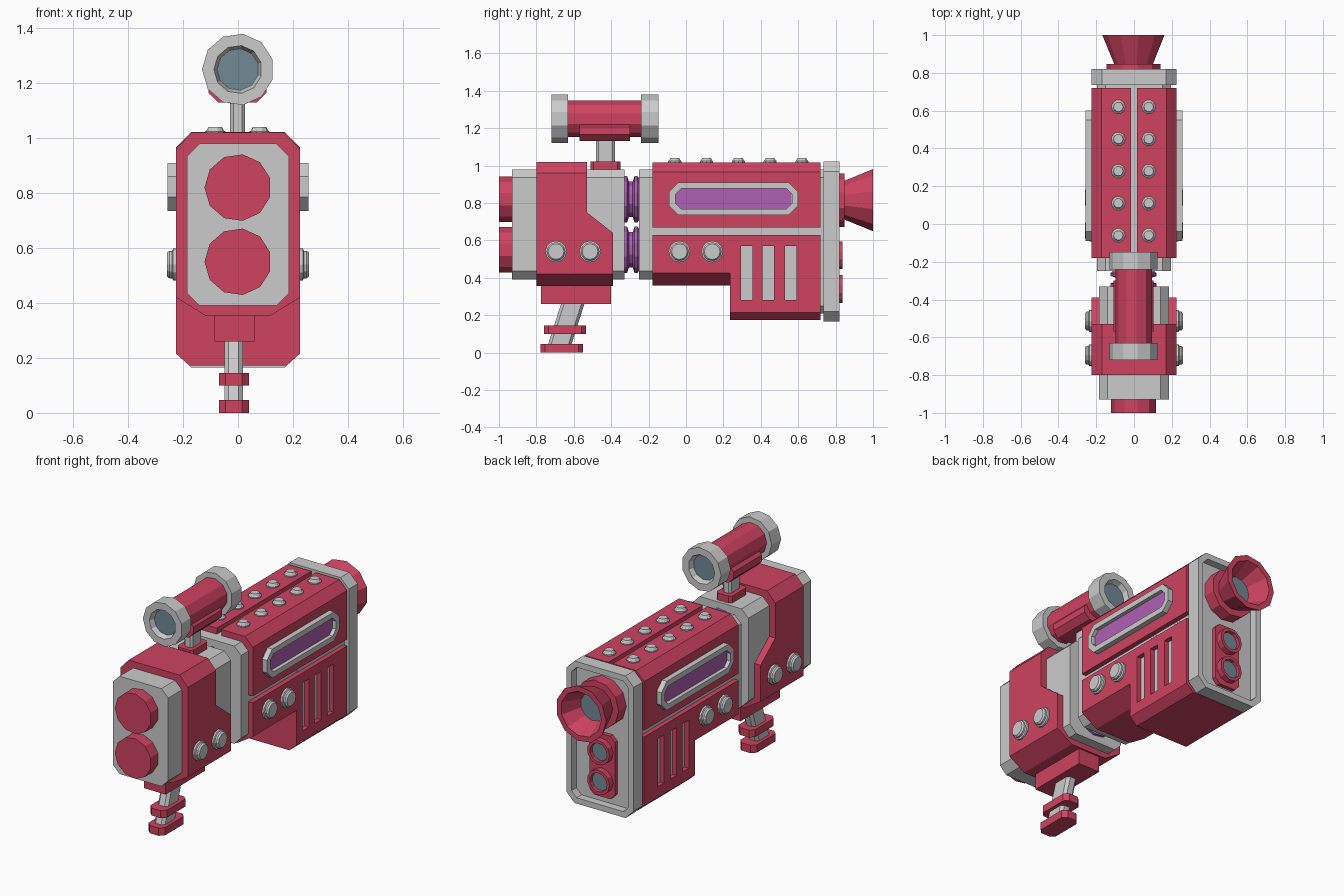
import bpy, bmesh, math

if "Cube" in bpy.data.objects:
    bpy.data.objects.remove(bpy.data.objects["Cube"])


def material(name, rgb):
    m = bpy.data.materials.new(name)
    m.diffuse_color = (*rgb, 1)
    m.use_nodes = True
    m.node_tree.nodes["Principled BSDF"].inputs["Base Color"].default_value = m.diffuse_color
    return m


RED = material("red_paint", (0.62, 0.055, 0.12))
PURPLE = material("purple", (0.42, 0.12, 0.45))
GLASS = material("slate_glass", (0.17, 0.25, 0.30))
GREY = None


def place(axis, u, v, w):
    return {"x": (w, u, v), "y": (u, w, v), "z": (u, v, w)}[axis]


def finish(name, bm, mat):
    me = bpy.data.meshes.new(name)
    bm.to_mesh(me)
    bm.free()
    ob = bpy.data.objects.new(name, me)
    bpy.context.collection.objects.link(ob)
    if mat:
        me.materials.append(mat)
    return ob


def prism(name, pts, w0, w1, axis, mat=GREY, rim=0, depth=0):
    """Extrude a profile from w0 to w1; rim/depth sink a recess in the w1 end."""
    bm = bmesh.new()
    a, b = ([bm.verts.new(place(axis, u, v, w)) for u, v in pts] for w in (w0, w1))
    n = len(pts)
    bm.faces.new(a)
    end = bm.faces.new(b)
    for i in range(n):
        j = (i + 1) % n
        bm.faces.new((a[i], a[j], b[j], b[i]))
    bmesh.ops.recalc_face_normals(bm, faces=bm.faces[:])
    if rim:
        bmesh.ops.inset_region(bm, faces=[end], thickness=rim, use_even_offset=True)
        bmesh.ops.inset_individual(bm, faces=[end], thickness=0.001, depth=-depth)
    return finish(name, bm, mat)


def lathe(name, prof, axis, cu, cv, mat=GREY, n=11):
    """Revolve (radius, height) points round an axis, capping both ends."""
    bm = bmesh.new()
    rings = []
    for r, w in prof:
        rings.append([bm.verts.new(place(axis, cu - r * math.cos(t), cv + r * math.sin(t), w))
                      for t in (2 * math.pi * i / n for i in range(n))])
    bm.faces.new(rings[0])
    bm.faces.new(rings[-1])
    for a, b in zip(rings, rings[1:]):
        for i in range(n):
            j = (i + 1) % n
            bm.faces.new((a[i], a[j], b[j], b[i]))
    bmesh.ops.recalc_face_normals(bm, faces=bm.faces[:])
    return finish(name, bm, mat)


def octo(u0, u1, v0, v1, c):
    return [(u0 + c, v0), (u1 - c, v0), (u1, v0 + c), (u1, v1 - c),
            (u1 - c, v1), (u0 + c, v1), (u0, v1 - c), (u0, v0 + c)]


def rect(u0, u1, v0, v1):
    return [(u0, v0), (u1, v0), (u1, v1), (u0, v1)]


def sym(half):
    return half + [(-u, v) for u, v in reversed(half)]


def cut(ob, cutter):
    cutter.hide_render = True
    cutter.display_type = "WIRE"
    m = ob.modifiers.new("cut", "BOOLEAN")
    m.object = cutter
    m.operation = "DIFFERENCE"
    m.solver = "EXACT"


# Rear block: grey core, red shell with an angled cut, end caps
prism("rear_core", octo(-.185, .185, .39, .98, .045), -.93, -.33, "y")
shell = prism("rear_shell", sym([(.12, .355), (.225, .42), (.225, .96), (.17, 1.02)]),
              -.80, -.39, "y", RED)
cut(shell, prism("rear_shell_cutter",
                 [(-.53, 1.2), (-.53, .75), (-.39, .64), (-.3, .57), (-.3, 1.2)],
                 -.4, .4, "x"))
for z in (.55, .82):
    lathe("rear_cap", [(.122, -1), (.122, -.92)], "y", 0, z, RED)
    # Ribbed purple couplings between the two blocks
    lathe("ribbed_coupling", [(.10, -.35), (.125, -.335), (.125, -.315), (.095, -.305),
                              (.095, -.285), (.125, -.275), (.125, -.26), (.10, -.24)],
          "y", 0, z, PURPLE)

# Main body: grey core seen through the panel gaps
prism("body_core_upper", octo(-.195, .195, .39, .98, .045), -.25, .75, "y")
prism("body_core_lower", octo(-.197, .197, .21, .70, .04), .28, .75, "y")
for s in (1, -1):
    prism("top_panel", [(s * u, v) for u, v in
                        [(.015, .67), (.225, .67), (.225, .965), (.172, 1.017), (.015, 1.017)]],
          -.18, .72, "y", RED)
prism("lower_rear_panel", sym([(.12, .36), (.225, .425), (.225, .63)]), -.18, .235, "y", RED)
lower = prism("lower_front_panel", sym([(.178, .173), (.225, .215), (.225, .63)]),
              .235, .72, "y", RED)
for y in (.325, .44, .56):
    cut(lower, prism("vent_cutter", rect(y - .03, y + .03, .28, .57), -.3, .3, "x"))

# Side windows and side studs
for s in (1, -1):
    prism("window_frame", octo(-.09, .60, .735, .91, .05), s * .2, s * .257, "x",
          GREY, .033, .03)
    prism("window_pane", octo(-.06, .565, .766, .878, .03), s * .2, s * .235, "x", PURPLE)
    for y in (-.695, -.513, -.035, .14):
        lathe("side_stud", [(.058, s * .2), (.058, s * .236), (.05, s * .24),
                            (.05, s * .25), (.042, s * .259)], "x", y, .54, GREY, 12)

# Top studs in two rows
for x in (-.083, .078):
    for i in range(5):
        lathe("top_stud", [(.037, 1.0), (.037, 1.024), (.031, 1.028), (.025, 1.04)],
              "z", x, -.06 + .17 * i, GREY, 10)

# Muzzle end: recessed flange, flared bell, twin small lenses
prism("muzzle_flange", octo(-.225, .225, .165, 1.022, .055), .735, .82, "y", GREY, .035, .045)
lathe("muzzle_bell", [(.145, .76), (.145, .848), (.105, .848), (.168, 1), (.135, 1),
                      (.085, .88)], "y", 0, .815, RED)
lathe("muzzle_glass", [(.084, .875), (.084, .885)], "y", 0, .815, GLASS)
prism("lens_plate", octo(-.085, .085, .24, .62, .03), .76, .80, "y", RED)
for z in (.34, .52):
    lathe("lens_ring", [(.075, .77), (.075, .836), (.057, .836), (.055, .81)], "y", 0, z, RED)
    lathe("small_lens", [(.0545, .80), (.0545, .818)], "y", 0, z, GLASS)

# Scope with mount
lathe("scope_tube", [(.098, -.66), (.098, -.22)], "y", 0, 1.25, RED)
for y0, y1, d in ((-.63, -.72, 1), (-.24, -.147, -1)):
    lathe("scope_end_ring", [(.131, y0), (.131, y1), (.088, y1), (.076, y1 + d * .035)],
          "y", 0, 1.25)
    lathe("scope_lens", [(.075, y1 + d * .05), (.075, y1 + d * .03)], "y", 0, 1.25, GLASS)
prism("scope_saddle", octo(-.108, .103, 1.13, 1.24, .035), -.57, -.30, "y", RED)
prism("scope_post", octo(-.029, .026, -.48, -.38, .012), .97, 1.15, "z")
prism("scope_foot", octo(-.055, .05, -.51, -.35, .015), .96, 1.022, "z", RED)

# Raked grip with base block and two collars
prism("grip_base", rect(-.085, .06, -.775, -.40), .26, .40, "z", RED)
grip = prism("grip", octo(-.05, .018, -.745, -.62, .016), .02, .28, "z")
for v in grip.data.vertices:
    v.co.y += .32 * (v.co.z - .02)
prism("grip_collar", octo(-.07, .04, -.76, -.535, .025), .10, .145, "z", RED)
prism("grip_foot", octo(-.07, .04, -.778, -.55, .025), 0, .047, "z", RED)
